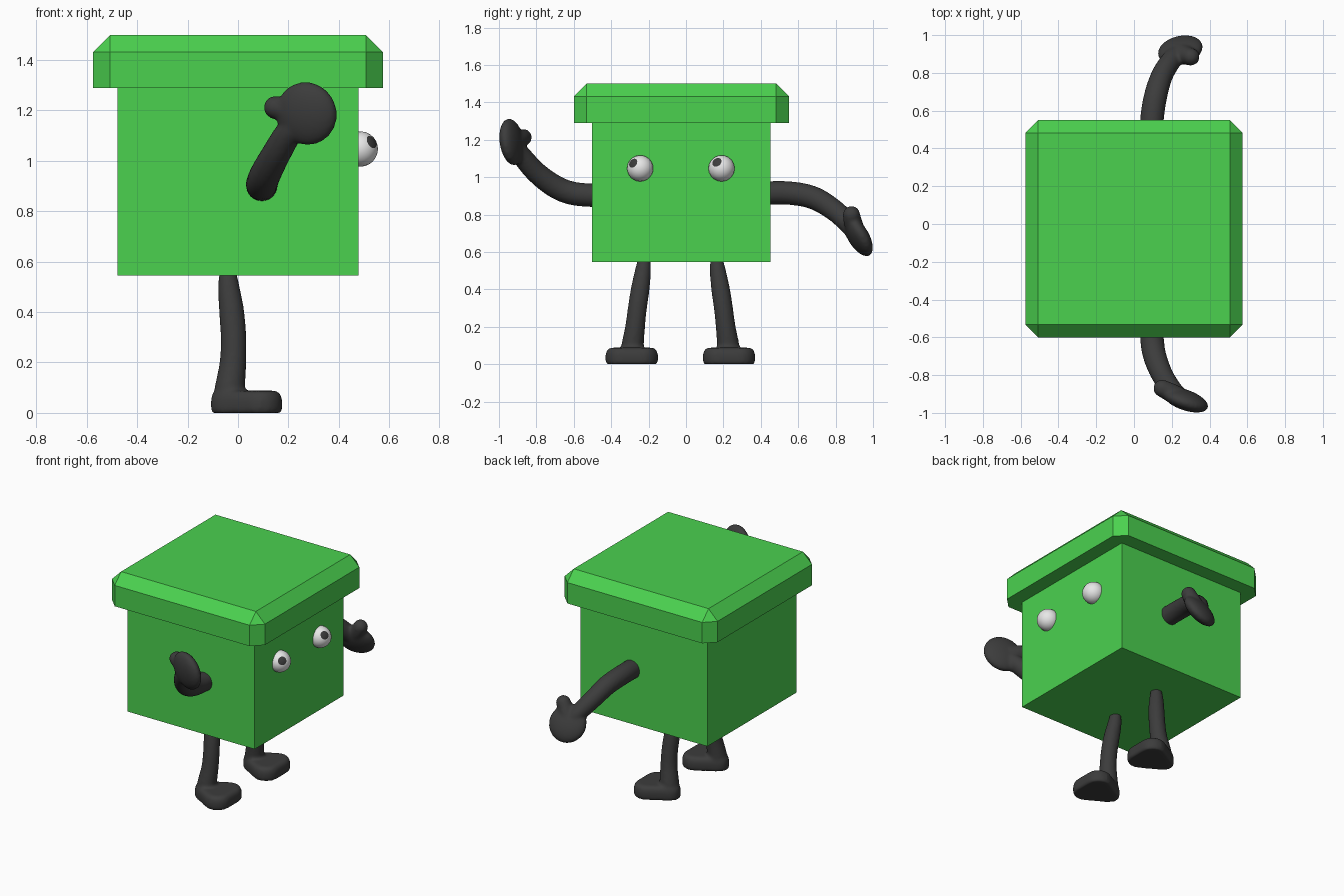
import bpy, bmesh, math
from mathutils import Vector, Matrix

if "Cube" in bpy.data.objects:
    bpy.data.objects.remove(bpy.data.objects["Cube"])

def material(name, rgb):
    m = bpy.data.materials.new(name)
    m.diffuse_color = (*rgb, 1)
    m.use_nodes = True
    m.node_tree.nodes["Principled BSDF"].inputs["Base Color"].default_value = m.diffuse_color
    return m

GREEN = material("green", (0.07, 0.64, 0.078))
DARK = material("charcoal", (0.045, 0.045, 0.045))
WHITE = material("white", (0.8, 0.8, 0.8))
CY = -0.025  # depth centre of the body

def finish(bm, name, *mats):
    bmesh.ops.recalc_face_normals(bm, faces=bm.faces)
    me = bpy.data.meshes.new(name)
    bm.to_mesh(me)
    bm.free()
    for m in mats:
        me.materials.append(m)
    ob = bpy.data.objects.new(name, me)
    bpy.context.collection.objects.link(ob)
    return ob

def box(half_x, half_y, z0, z1):
    bm = bmesh.new()
    mat = Matrix.Translation((0, CY, (z0 + z1) / 2)) @ Matrix.Diagonal((2 * half_x, 2 * half_y, z1 - z0, 1))
    bmesh.ops.create_cube(bm, size=1, matrix=mat)
    return bm

def ellipsoid(bm, centre, radii, normal=(0, 0, 1)):
    rot = Vector(normal).to_track_quat('Z', 'Y').to_matrix().to_4x4()
    bmesh.ops.create_uvsphere(bm, u_segments=24, v_segments=16, radius=1,
        matrix=Matrix.Translation(centre) @ rot @ Matrix.Diagonal((*radii, 1)))

def smooth_path(pts, steps=6):
    # Catmull-Rom through (x, y, z, radius) points
    p = [Vector(q) for q in pts]
    p = [2 * p[0] - p[1]] + p + [2 * p[-1] - p[-2]]
    out = []
    for i in range(1, len(p) - 2):
        a, b, c, d = p[i - 1:i + 3]
        for s in range(steps):
            t = s / steps
            out.append(0.5 * (2 * b + (c - a) * t + (2 * a - 5 * b + 4 * c - d) * t * t
                              + (3 * b - a - 3 * c + d) * t ** 3))
    return out + [p[-2]]

def tube(bm, pts, sides=20):
    path = smooth_path(pts)
    rings = []
    for i, q in enumerate(path):
        tan = (path[min(i + 1, len(path) - 1)] - path[max(i - 1, 0)]).to_3d()
        side = tan.cross(Vector((1, 0, 0))).normalized()
        up = side.cross(tan).normalized()
        rings.append([bm.verts.new(q.to_3d() + q.w * (side * math.cos(a) + up * math.sin(a)))
                      for a in (2 * math.pi * k / sides for k in range(sides))])
    for r0, r1 in zip(rings, rings[1:]):
        for k in range(sides):
            j = (k + 1) % sides
            bm.faces.new((r0[k], r0[j], r1[j], r1[k]))
    bm.faces.new(rings[0])
    bm.faces.new(rings[-1])

def fuse(ob):
    # melt overlapping volumes into one smooth limb
    r = ob.modifiers.new("fuse", 'REMESH')
    r.mode = 'VOXEL'
    r.voxel_size = 0.01
    r.use_smooth_shade = True
    s = ob.modifiers.new("soften", 'SMOOTH')
    s.factor = 0.5
    s.iterations = 5

# Body and bevelled lid
finish(box(0.478, 0.478, 0.545, 1.30), "body", GREEN)
bm = box(0.575, 0.575, 1.29, 1.5)
edges = [e for e in bm.edges if max(v.co.z for v in e.verts) > 1.4]
bmesh.ops.bevel(bm, geom=edges, offset=0.068, segments=1, affect='EDGES', profile=0.5)
finish(bm, "lid", GREEN)

# Eyes: sphere poles point along the gaze, pole cap is the pupil
for name, y, gaze in (("left_eye", -0.245, (0.7, -0.58, 0.43)), ("right_eye", 0.19, (0.77, -0.38, 0.5))):
    bm = bmesh.new()
    c, g = Vector((0.485, y, 1.047)), Vector(gaze).normalized()
    ellipsoid(bm, c, (0.07, 0.07, 0.07), g)
    for f in bm.faces:
        f.smooth = True
        f.material_index = int((f.calc_center_median() - c).normalized().dot(g) > math.cos(math.radians(24)))
    finish(bm, name, WHITE, DARK)

# Legs with wedge-shaped feet
for name, s in (("left_leg", -1), ("right_leg", 1)):
    bm = bmesh.new()
    y = lambda d: -0.03 + s * d
    tube(bm, [(-0.04, y(0.193), 0.57, 0.032), (-0.037, y(0.2), 0.5, 0.043), (-0.025, y(0.215), 0.4, 0.05),
              (-0.018, y(0.23), 0.3, 0.051), (-0.02, y(0.242), 0.2, 0.053), (-0.032, y(0.255), 0.1, 0.06),
              (-0.038, y(0.258), 0.03, 0.064)])
    foot = bmesh.new()
    for x, d, rx, ry in ((-0.04, 0, 0.068, 0.066), (0.09, 0.055, 0.085, 0.085), (0.09, -0.055, 0.085, 0.085)):
        for k in range(24):
            a = math.tau * k / 24
            for z, f in ((0, 0.94), (0.015, 1), (0.05, 1), (0.075, 0.92), (0.088, 0.72)):
                foot.verts.new((x + rx * f * math.cos(a), y(0.26) + d + ry * f * math.sin(a), z))
    hull = bmesh.ops.convex_hull(foot, input=foot.verts)
    bmesh.ops.delete(foot, geom=[v for v in foot.verts if not v.link_faces], context='VERTS')
    tmp = bpy.data.meshes.new("foot")
    foot.to_mesh(tmp)
    foot.free()
    bm.from_mesh(tmp)
    bpy.data.meshes.remove(tmp)
    fuse(finish(bm, name, DARK))

# Arms with flat mitten hands and a thumb
def arm(name, path, palm, radius, normal, thumb):
    bm = bmesh.new()
    tube(bm, path)
    ellipsoid(bm, palm, (radius, radius, 0.052), normal)
    tube(bm, thumb)
    ellipsoid(bm, thumb[-1][:3], (thumb[-1][3],) * 3)
    fuse(finish(bm, name, DARK))

arm("raised_arm",
    [(0.095, -0.45, 0.90, 0.063), (0.095, -0.6, 0.912, 0.063), (0.11, -0.7, 0.95, 0.062),
     (0.15, -0.8, 1.025, 0.058), (0.20, -0.875, 1.11, 0.054), (0.25, -0.92, 1.17, 0.045)],
    (0.272, -0.932, 1.188), 0.127, (0.35, 1, 0.15),
    [(0.24, -0.915, 1.195, 0.05), (0.19, -0.89, 1.205, 0.05), (0.148, -0.87, 1.212, 0.046)])
arm("lowered_arm",
    [(0.095, 0.40, 0.915, 0.063), (0.095, 0.55, 0.915, 0.063), (0.115, 0.68, 0.89, 0.062),
     (0.15, 0.79, 0.825, 0.058), (0.20, 0.87, 0.75, 0.054), (0.235, 0.91, 0.69, 0.045)],
    (0.245, 0.92, 0.685), 0.122, (-0.25, 1, 0.6),
    [(0.26, 0.905, 0.72, 0.05), (0.285, 0.89, 0.77, 0.049), (0.302, 0.885, 0.80, 0.046)])
